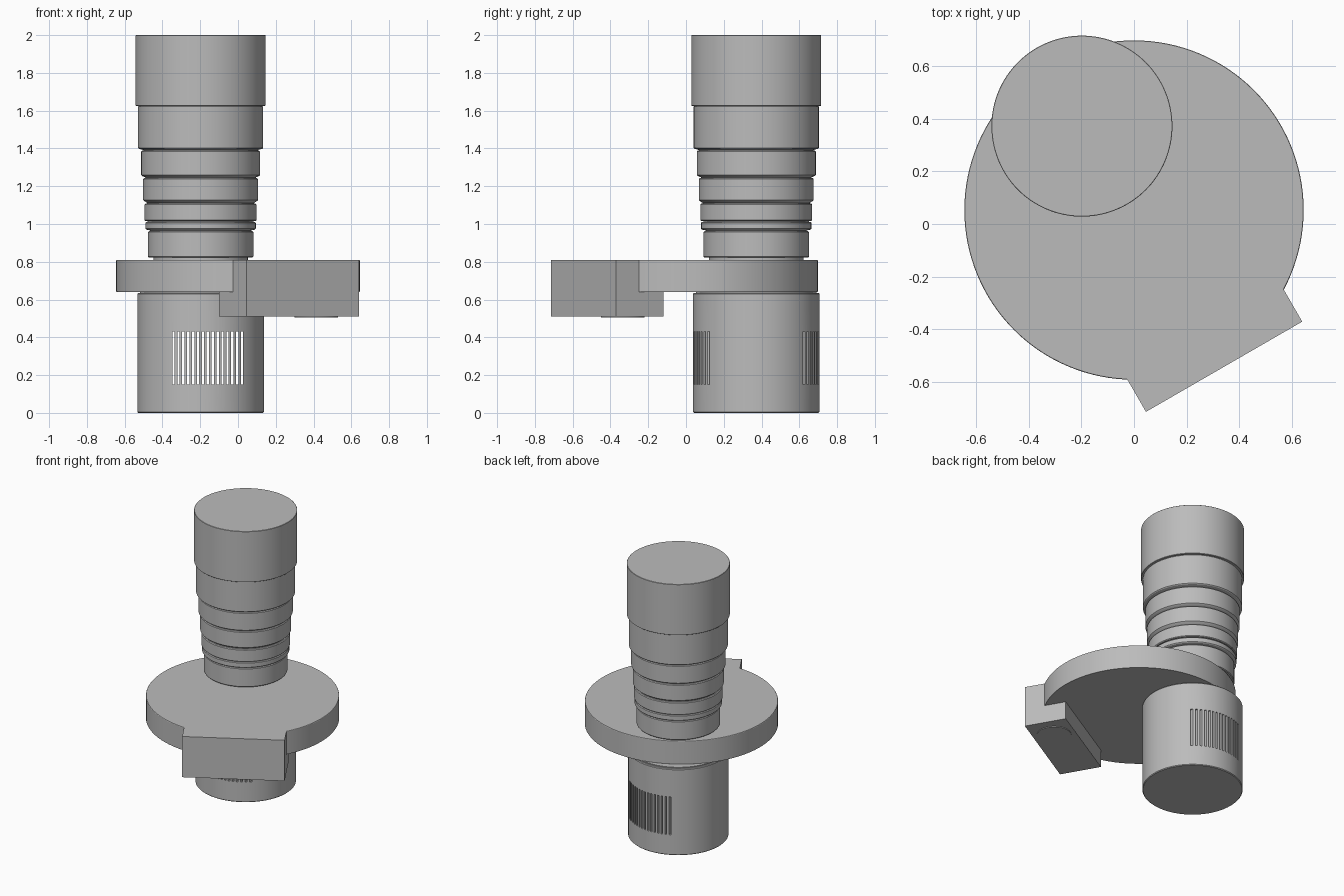
import bpy, bmesh, math
from mathutils import Matrix, Vector

cube = bpy.data.objects.get("Cube")
if cube:
    bpy.data.objects.remove(cube)

grey = bpy.data.materials.new("neutral_grey")
grey.use_nodes = True
COLOUR = (0.5, 0.5, 0.5, 1)
grey.diffuse_color = COLOUR
grey.node_tree.nodes["Principled BSDF"].inputs["Base Color"].default_value = COLOUR

AXIS = Vector((-0.198, 0.372, 0))      # shared axis of lens and camera body
TURN = math.radians(30)                # direction of the motor box
SEGMENTS = 128


def finish(bm, name):
    """Turn a bmesh into a named grey object."""
    bmesh.ops.recalc_face_normals(bm, faces=bm.faces)
    mesh = bpy.data.meshes.new(name)
    bm.to_mesh(mesh)
    bm.free()
    mesh.materials.append(grey)
    obj = bpy.data.objects.new(name, mesh)
    bpy.context.collection.objects.link(obj)
    return obj


def activate(obj):
    bpy.ops.object.select_all(action='DESELECT')
    obj.select_set(True)
    bpy.context.view_layer.objects.active = obj


def smooth(obj):
    activate(obj)
    bpy.ops.object.shade_smooth_by_angle(angle=math.radians(25))


def lathe(name, profile, centre):
    """Revolve (radius, height) points into a closed solid."""
    bm = bmesh.new()
    rings = []
    for r, z in profile:
        ring = bmesh.ops.create_circle(
            bm, segments=SEGMENTS, radius=r,
            matrix=Matrix.Translation((centre[0], centre[1], z)))
        rings.append(ring["verts"])
    for low, high in zip(rings, rings[1:]):
        for i in range(SEGMENTS):
            j = (i + 1) % SEGMENTS
            bm.faces.new((low[i], low[j], high[j], high[i]))
    bm.faces.new(rings[0])
    bm.faces.new(rings[-1])
    return finish(bm, name)


def add_box(bm, centre, size, turn=0):
    matrix = (Matrix.Translation(centre) @ Matrix.Rotation(turn, 4, 'Z')
              @ Matrix.Diagonal((*size, 1)))
    bmesh.ops.create_cube(bm, size=1, matrix=matrix)


def combine(target, tool, operation):
    """Apply a boolean and discard the tool."""
    tool.hide_render = True
    mod = target.modifiers.new("boolean", 'BOOLEAN')
    mod.operation, mod.object, mod.solver = operation, tool, 'EXACT'
    activate(target)
    bpy.ops.object.modifier_apply(modifier=mod.name)
    bpy.data.objects.remove(tool)


# Camera body: drum with rounded rims and a slim joint ring on top
body = lathe("camera_body", [
    (0.330, 0), (0.335, 0.005), (0.335, 0.63), (0.331, 0.635),
    (0.32, 0.635), (0.32, 0.642)], AXIS)

# Row of vent slots through the body
bm = bmesh.new()
for i in range(15):
    add_box(bm, (-0.341 + i * 0.0259, AXIS.y, 0.29), (0.012, 1, 0.28))
combine(body, finish(bm, "slot_cutter"), 'DIFFERENCE')
smooth(body)

# Filter wheel housing: flat disc joined with the motor box
housing = lathe("wheel_housing", [
    (0.643, 0.64), (0.645, 0.643), (0.645, 0.807), (0.643, 0.81)], (0, 0.053))
bm = bmesh.new()
add_box(bm, (0.27, -0.417, 0.66), (0.686, 0.29, 0.30), TURN)
combine(housing, finish(bm, "motor_box"), 'UNION')
smooth(housing)

# Round cover under the motor box
smooth(lathe("motor_cover", [(0.115, 0.505), (0.115, 0.512)], (0.415, -0.335)))

# Lens: stacked barrels, each wider than the one below, parted by grooves
barrels = [  # radius, bottom, top
    (0.279, 0.822, 0.962), (0.292, 0.970, 1.011), (0.296, 1.015, 1.108),
    (0.304, 1.122, 1.243), (0.315, 1.254, 1.388), (0.331, 1.398, 1.626)]
profile = [(0.25, 0.809), (0.25, 0.822)]
EDGE = 0.005
for radius, bottom, top in barrels:
    profile += [(radius - EDGE, bottom), (radius, bottom + EDGE),
                (radius, top - EDGE), (radius - EDGE, top)]
    profile += [(radius - 0.012, top), (radius - 0.012, top + 0.004)]
profile = profile[:-2]
profile += [(0.342, 1.626), (0.344, 1.628), (0.344, 1.998), (0.342, 2.0)]
smooth(lathe("lens", profile, AXIS))
